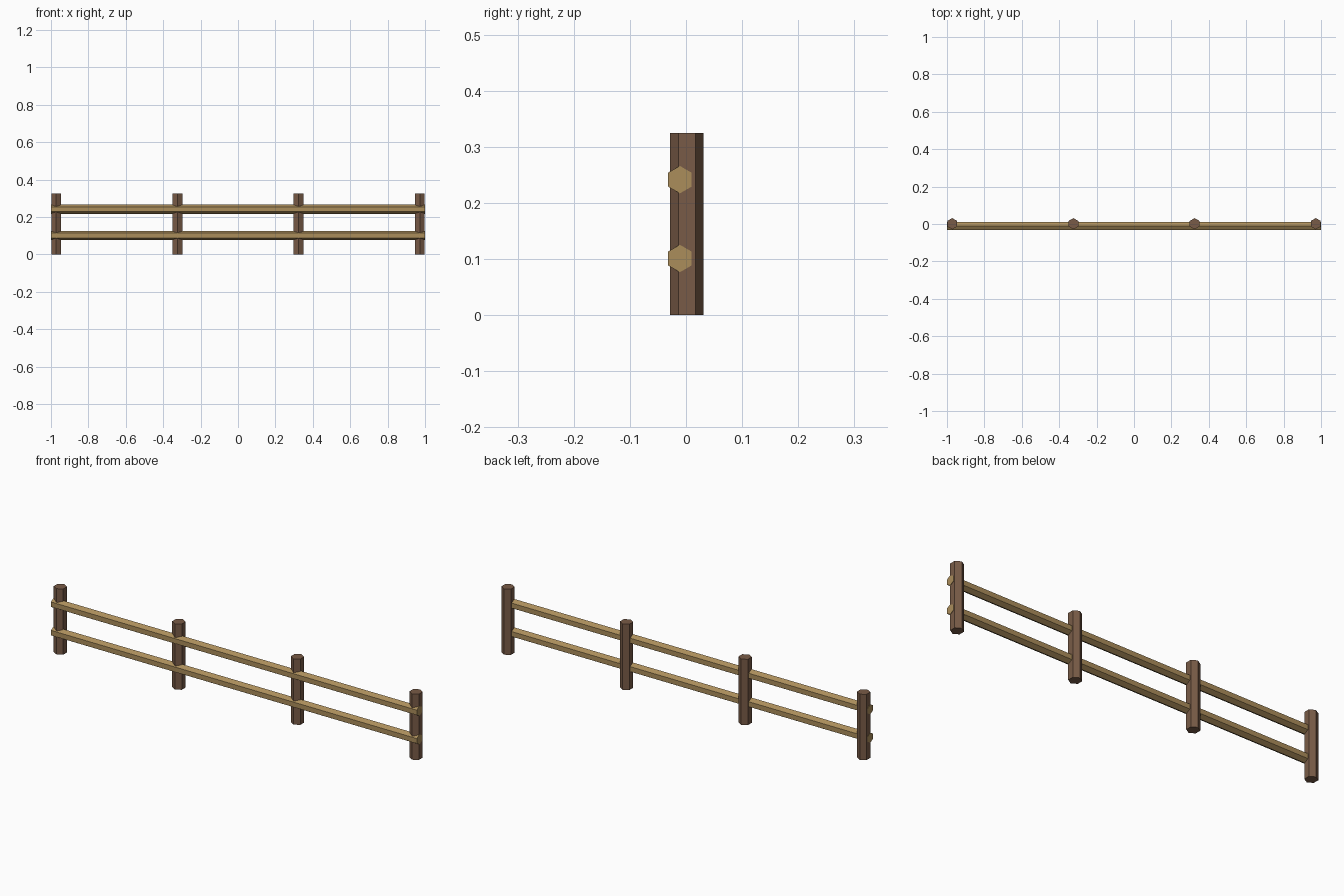
import bpy
import math
from mathutils import Matrix

cube = bpy.data.objects.get("Cube")
if cube:
    bpy.data.objects.remove(cube, do_unlink=True)


def make_material(name, rgb):
    mat = bpy.data.materials.new(name)
    mat.use_nodes = True
    color = (*rgb, 1)
    mat.diffuse_color = color
    mat.node_tree.nodes["Principled BSDF"].inputs["Base Color"].default_value = color
    return mat


def hex_prism(name, radius, length, center, turn, mat):
    """Flat-shaded six-sided log, turned from its upright position."""
    bpy.ops.mesh.primitive_cylinder_add(vertices=6, radius=radius, depth=length)
    log = bpy.context.object
    log.name = name
    log.data.transform(turn)
    log.location = center
    log.data.materials.append(mat)
    return log


dark_wood = make_material("dark brown wood", (0.19, 0.105, 0.063))
light_wood = make_material("light tan wood", (0.41, 0.27, 0.105))

# Upright posts, a corner of each facing the front
POST_HEIGHT = 0.325
POST_SPACING = 0.648
for i in range(4):
    x = (i - 1.5) * POST_SPACING
    hex_prism(f"post_{i + 1}", 0.03, POST_HEIGHT, (x, 0.0015, POST_HEIGHT / 2),
              Matrix.Identity(4), dark_wood)

# Horizontal rails set into the front of the posts, a corner facing up
lay_along_x = Matrix.Rotation(math.pi / 2, 4, "Z") @ Matrix.Rotation(math.pi / 2, 4, "X")
for name, z in (("lower_rail", 0.101), ("upper_rail", 0.2415)):
    hex_prism(name, 0.0245, 2.0, (0, -0.011, z), lay_along_x, light_wood)
